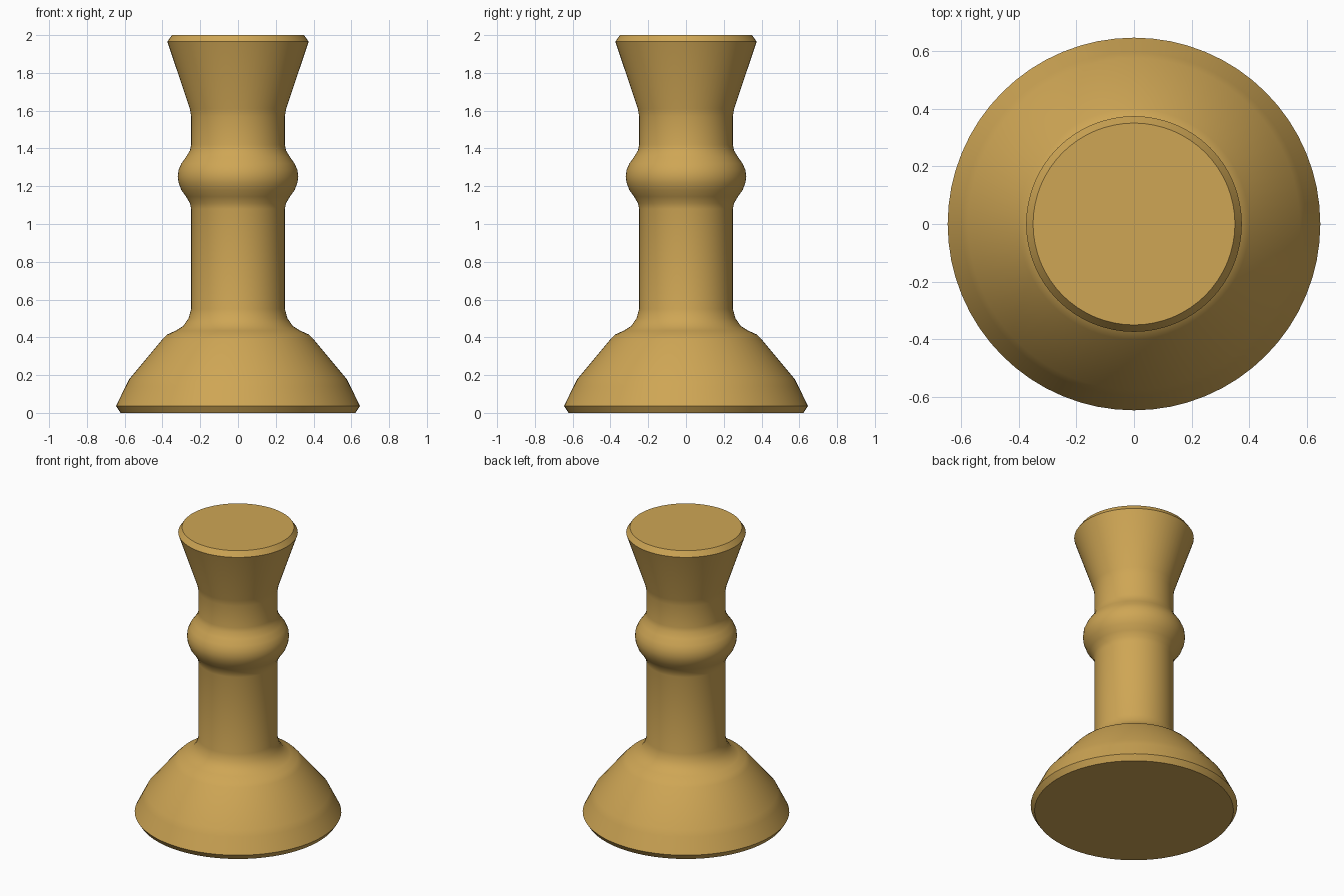
import bpy
import bmesh
import math

if "Cube" in bpy.data.objects:
    bpy.data.objects.remove(bpy.data.objects["Cube"])

SIDES = 64

# Turned profile as (radius, height), from the foot to the top rim
PROFILE = [
    (0.622, 0.0), (0.646, 0.037),                                   # foot chamfer
    (0.595, 0.14), (0.575, 0.18), (0.40, 0.39),                     # sloping base
    (0.375, 0.415), (0.33, 0.435), (0.29, 0.46),                    # flared shoulder
    (0.262, 0.50), (0.248, 0.55),
    (0.248, 1.08), (0.254, 1.11), (0.275, 1.145), (0.30, 1.18),     # stem and collar ring
    (0.315, 1.22), (0.319, 1.25), (0.315, 1.285), (0.30, 1.32),
    (0.275, 1.355), (0.254, 1.39), (0.248, 1.42),
    (0.248, 1.57), (0.255, 1.61), (0.374, 1.965),                   # neck and flared cup
    (0.350, 2.0),                                                   # rim chamfer
]

wood = bpy.data.materials.new("golden_wood")
wood.diffuse_color = (0.62, 0.38, 0.09, 1.0)
wood.use_nodes = True
wood.node_tree.nodes["Principled BSDF"].inputs["Base Color"].default_value = wood.diffuse_color

# Lathe the profile around the z axis
bm = bmesh.new()
rings = []
for r, z in PROFILE:
    rings.append([bm.verts.new((r * math.cos(2 * math.pi * i / SIDES),
                                r * math.sin(2 * math.pi * i / SIDES), z))
                  for i in range(SIDES)])
for low, high in zip(rings, rings[1:]):
    for i in range(SIDES):
        j = (i + 1) % SIDES
        bm.faces.new((low[i], low[j], high[j], high[i]))

# Flat underside and flat top
bm.faces.new(rings[0][::-1])
bm.faces.new(rings[-1])

mesh = bpy.data.meshes.new("turned_pedestal")
bm.to_mesh(mesh)
bm.free()
mesh.materials.append(wood)
pedestal = bpy.data.objects.new("turned_pedestal", mesh)
bpy.context.collection.objects.link(pedestal)

# Smooth sides with crisp rims
bpy.context.view_layer.objects.active = pedestal
pedestal.select_set(True)
bpy.ops.object.shade_smooth_by_angle(angle=math.radians(40))
